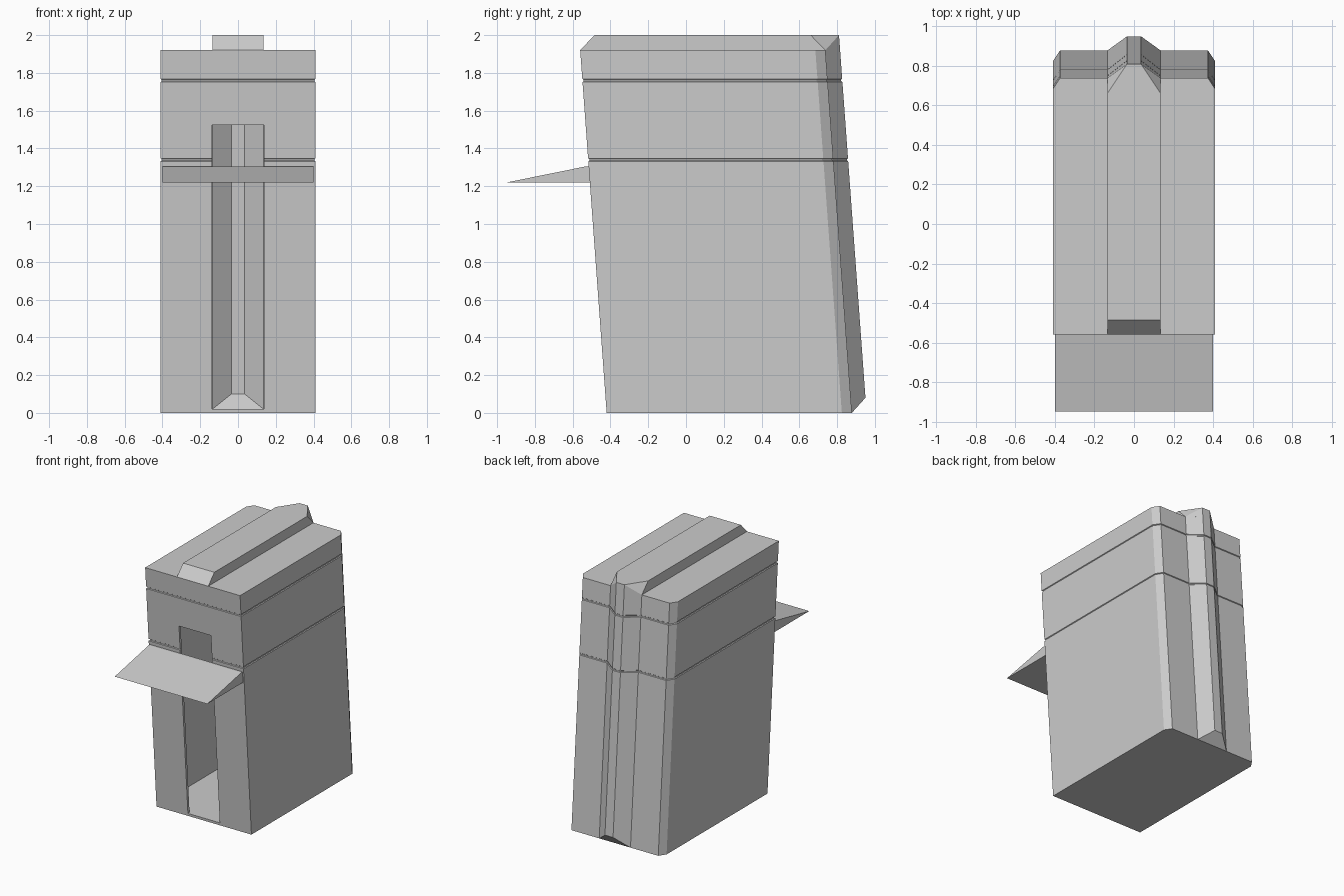
import bpy, bmesh

if "Cube" in bpy.data.objects:
    bpy.data.objects.remove(bpy.data.objects["Cube"])

LEAN = -0.073  # backward shear of y per unit of z


def make(name, verts, faces=None):
    """Mesh from faces, or the convex hull of the points."""
    bm = bmesh.new()
    vs = [bm.verts.new(v) for v in verts]
    if faces:
        for f in faces:
            bm.faces.new([vs[i] for i in f])
    else:
        bmesh.ops.convex_hull(bm, input=vs)
        bmesh.ops.dissolve_limit(bm, angle_limit=0.01, verts=bm.verts, edges=bm.edges)
    bmesh.ops.recalc_face_normals(bm, faces=bm.faces)
    me = bpy.data.meshes.new(name)
    bm.to_mesh(me)
    bm.free()
    ob = bpy.data.objects.new(name, me)
    bpy.context.collection.objects.link(ob)
    return ob


def shell(name, inset, levels):
    """Leaning loft of the housing section with a rear ridge."""
    half = [(0.41, -0.42), (0.41, 0.825), (0.375, 0.878), (0.135, 0.878), (0.035, 0.956)]
    ring = half + [(-x, y) for x, y in reversed(half)]
    n = len(ring)
    verts, faces = [], []
    for k, (z, groove) in enumerate(levels):
        d = inset + groove
        for i, (x, y) in enumerate(ring):
            zz = z + 0.08 if k == 0 and i in (4, 5) else z  # ridge foot slopes up
            xs = x - d * (1 if x > 0 else -1) if abs(x) > 0.3 else x
            ys = y + d if y < 0 else y - d
            verts.append((xs, ys + LEAN * zz, zz))
    for k in range(len(levels) - 1):
        for i in range(n):
            j = (i + 1) % n
            faces.append((k * n + i, k * n + j, (k + 1) * n + j, (k + 1) * n + i))
    last = (len(levels) - 1) * n
    faces += [(0, 1, 2, 3, 6, 7, 8, 9), (3, 4, 5, 6), tuple(range(last, last + n))]
    return make(name, verts, faces)


def cut(ob, cutter):
    mod = ob.modifiers.new("cut", 'BOOLEAN')
    mod.operation = 'DIFFERENCE'
    mod.solver = 'EXACT'
    mod.object = cutter
    bpy.context.view_layer.objects.active = ob
    bpy.ops.object.modifier_apply(modifier=mod.name)
    bpy.data.objects.remove(cutter)


# hollow housing with two fine grooves
levels = [(0, 0)]
for g in (1.34, 1.76):
    levels += [(g - 0.008, 0), (g - 0.004, 0.006), (g + 0.004, 0.006), (g + 0.008, 0)]
levels.append((1.92, 0))
housing = shell("housing", 0, levels)
cut(housing, shell("cavity", 0.02, [(0.02, 0), (1.90, 0)]))

# tall front doorway
cut(housing, make("doorway", [(x, y, z) for x in (-0.138, 0.138)
                              for y in (-0.8, -0.3) for z in (0.02, 1.525)]))

# raised roof bar meeting the rear ridge
bar = [(0.135, -0.56, 1.92), (0.135, -0.485, 2.0), (0.135, 0.66, 2.0),
       (0.135, 0.738, 1.92), (0.035, 0.816, 1.92), (0.035, 0.81, 2.0)]
make("roof_bar", [(s * x, y, z) for s in (1, -1) for x, y, z in bar])

# sloping awning over the doorway
make("awning", [(x, y, z) for x in (-0.4, 0.4)
                for y, z in ((-0.95, 1.22), (-0.505, 1.22), (-0.512, 1.305), (-0.53, 1.305))])
